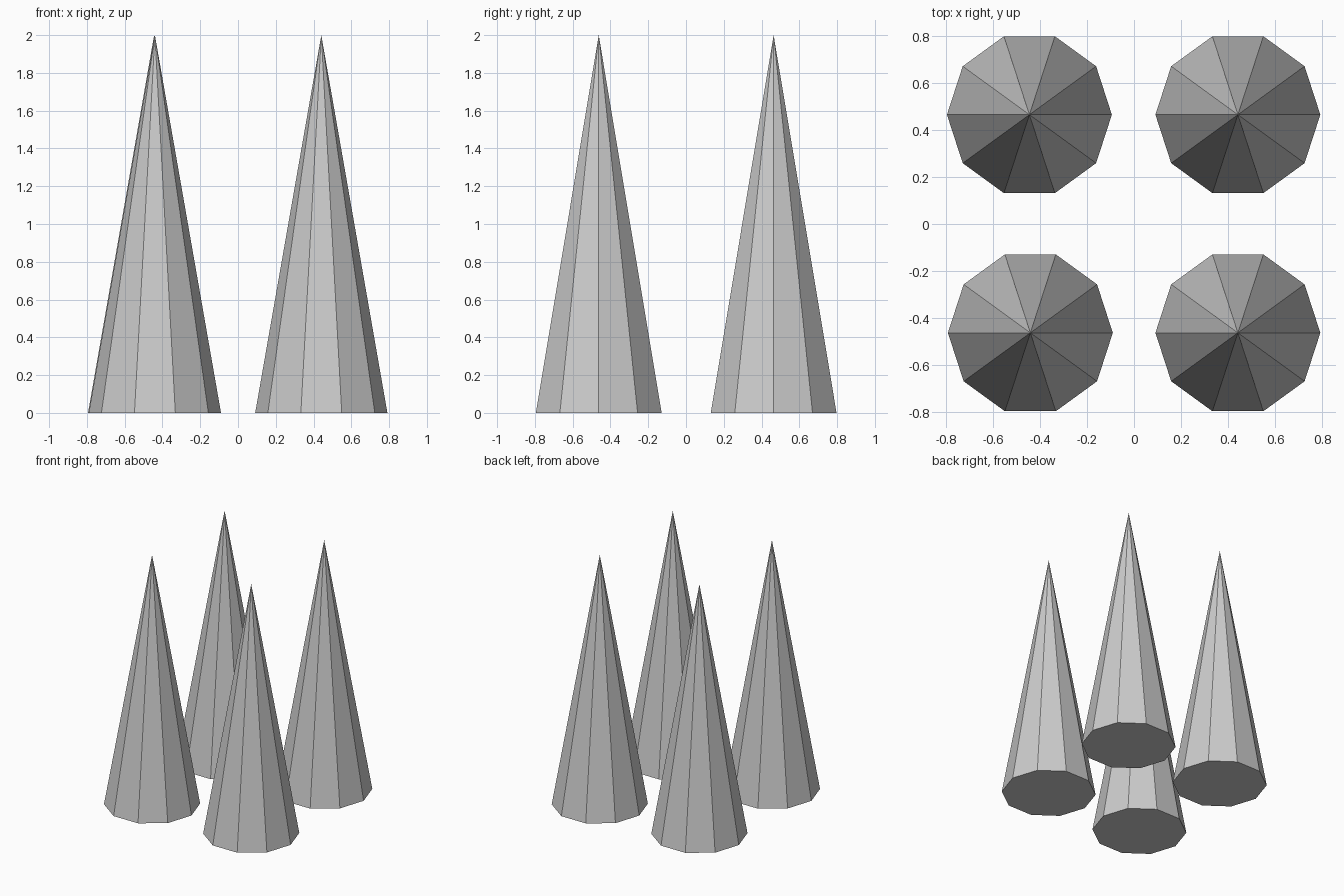
import bpy
from math import radians

if "Cube" in bpy.data.objects:
    bpy.data.objects.remove(bpy.data.objects["Cube"])

RADIUS, HEIGHT = 0.35, 2.0


def spike(name, x, y):
    # Ten-sided cone with corners on the x axis, standing on the ground
    bpy.ops.mesh.primitive_cone_add(
        vertices=10, radius1=RADIUS, radius2=0, depth=HEIGHT,
        end_fill_type='NGON', location=(x, y, HEIGHT / 2),
        rotation=(0, 0, radians(18)))
    obj = bpy.context.object
    obj.name = name
    bpy.ops.object.shade_flat()
    return obj


# Four cones in a two by two arrangement
spike("cone_front_left", -0.44, -0.462)
spike("cone_front_right", 0.441, -0.462)
spike("cone_back_left", -0.444, 0.464)
spike("cone_back_right", 0.441, 0.464)
